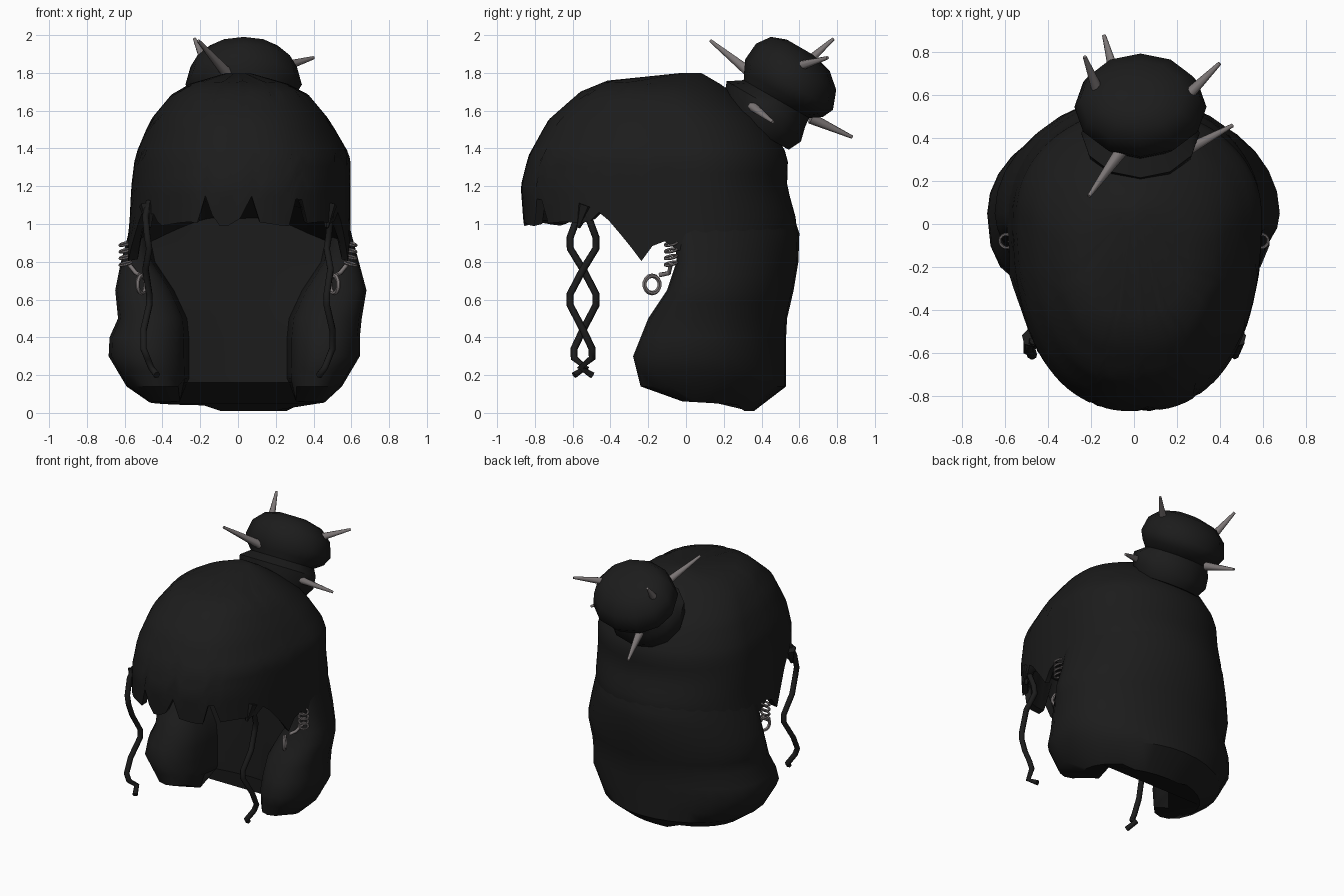
import bpy, bmesh, math
from mathutils import Vector

cube = bpy.data.objects.get("Cube")
if cube:
    bpy.data.objects.remove(cube)


def material(name, rgb):
    m = bpy.data.materials.new(name)
    m.use_nodes = True
    m.diffuse_color = (*rgb, 1)
    node = next(n for n in m.node_tree.nodes if n.type == 'BSDF_PRINCIPLED')
    node.inputs["Base Color"].default_value = (*rgb, 1)
    return m


BLACK = material("black hair", (0.0115, 0.0115, 0.0115))
GREY = material("grey metal", (0.2, 0.18, 0.18))


def finish(obj, mat, angle=50):
    obj.data.materials.append(mat)
    bpy.ops.object.select_all(action='DESELECT')
    obj.select_set(True)
    bpy.context.view_layer.objects.active = obj
    bpy.ops.object.shade_smooth_by_angle(angle=math.radians(angle))


def loft(name, rings, mat, cap_start=False, cap_end=False, angle=50):
    """Skin a stack of closed rings of equal length."""
    bm = bmesh.new()
    rows = [[bm.verts.new(p) for p in r] for r in rings]
    n = len(rows[0])
    for a, b in zip(rows, rows[1:]):
        for i in range(n):
            j = (i + 1) % n
            bm.faces.new((a[i], a[j], b[j], b[i]))
    if cap_start:
        bm.faces.new(rows[0][::-1])
    if cap_end:
        bm.faces.new(rows[-1])
    bmesh.ops.recalc_face_normals(bm, faces=bm.faces)
    me = bpy.data.meshes.new(name)
    bm.to_mesh(me)
    bm.free()
    obj = bpy.data.objects.new(name, me)
    bpy.context.collection.objects.link(obj)
    finish(obj, mat, angle)
    return obj


def lerp_table(table, v):
    """Interpolate rows of (key, values...) at key v."""
    if v <= table[0][0]:
        return table[0][1:]
    for a, b in zip(table, table[1:]):
        if v <= b[0]:
            t = (v - a[0]) / (b[0] - a[0])
            return [p + (q - p) * t for p, q in zip(a[1:], b[1:])]
    return table[-1][1:]


# Crown and fringe: height, half width, front, back, widest point, sideways shift
CROWN = [(0.8, 0.6, -0.84, 0.56, 0.05, 0), (1.0, 0.585, -0.86, 0.59, 0.05, 0.01),
         (1.2, 0.58, -0.875, 0.535, 0.05, 0.015), (1.36, 0.57, -0.835, 0.54, 0.05, 0.025),
         (1.55, 0.475, -0.73, 0.43, 0, 0.01), (1.7, 0.35, -0.56, 0.24, -0.1, 0.01),
         (1.77, 0.2, -0.39, 0.14, -0.1, 0), (1.8, 0.06, -0.02, 0.08, 0.03, 0)]
HEM = [(-0.52, 1.0), (-0.45, 1.07), (-0.32, 0.91), (-0.225, 0.78), (-0.2, 0.87),
       (-0.13, 0.92), (-0.05, 0.86)]
NOTCHES = [(-0.46, 0.08), (-0.17, 0.18), (0.05, 0.24), (0.32, 0.21)]


def crown_point(z, a):
    hw, front, back, mid, shift = lerp_table(CROWN, z)
    s, c = math.sin(a), math.cos(a)
    power, reach = (0.84, mid - front) if c > 0 else (1, back - mid)
    x = shift + hw * math.copysign(abs(s) ** power, s)
    return Vector((x, mid - reach * math.copysign(abs(c) ** power, c), z))


def hem_height(a):
    p = crown_point(1.0, a)
    z = lerp_table(HEM, p.y)[0]
    if p.y < -0.5:
        z += 0.01 * math.sin(p.x * 18)
        z += sum(h * max(0, 1 - abs(p.x - x) / 0.045) for x, h in NOTCHES)
    return z


COLS, ROWS = 96, 16
angles = [math.tau * i / COLS for i in range(COLS)]
hems = [hem_height(a) for a in angles]


def inner_ring(scale, lift):
    """Ring on the underside of the crown, arched and rising towards the fringe."""
    ring = []
    for a, h in zip(angles, hems):
        p = crown_point(1.0, a)
        p = Vector((p.x * scale, p.y * scale, h + 0.01))
        if lift:
            p.z = max(h + 0.02, 1.07 - 0.25 * p.y - 0.5 * max(0, abs(p.x) - 0.2))
        ring.append(p)
    return ring


rings = [inner_ring(0.35, True), inner_ring(0.65, True), inner_ring(0.9, True),
         inner_ring(0.95, False)]
rings += [[crown_point(h + (1.8 - h) * r / ROWS, a) for a, h in zip(angles, hems)]
          for r in range(ROWS + 1)]
loft("hair_crown", rings, BLACK, cap_start=True, cap_end=True)

# Long back hair with two forward side lobes:
# height, left half width, right half width, back, lobe front, lobe inner edge
BACK = [(0.05, 0.46, 0.47, 0.36, -0.02, 0.28), (0.14, 0.55, 0.59, 0.53, -0.24, 0.27),
        (0.3, 0.645, 0.685, 0.53, -0.28, 0.27), (0.4, 0.645, 0.68, 0.53, -0.24, 0.27),
        (0.5, 0.655, 0.635, 0.535, -0.2, 0.28), (0.65, 0.68, 0.65, 0.57, -0.1, 0.35),
        (0.8, 0.64, 0.62, 0.595, -0.05, 0.45), (0.95, 0.6, 0.58, 0.6, -0.06, 0.48),
        (1.1, 0.565, 0.55, 0.55, -0.06, 0.48)]
PANEL = 0.13


def half_ring(hw, back, front, inner):
    """One side of the section, from the back round the lobe to the panel."""
    pts = []
    for i in range(9):
        a = math.pi / 2 * i / 8
        pts.append((hw * math.sin(a), 0.05 + (back - 0.05) * math.cos(a)))
    mid = (hw + inner) / 2
    for i in range(1, 9):
        a = math.pi * i / 8
        pts.append((mid + (hw - mid) * math.cos(a), 0.05 - (0.05 - front) * math.sin(a) ** 0.8))
    return pts + [(inner - 0.01, PANEL), (inner / 2, PANEL + 0.02)]


def back_ring(z):
    left, right, back, front, inner = lerp_table(BACK, z)
    a = half_ring(left, back, front, inner)
    b = half_ring(right, back, front, inner)
    full = a + [(0, PANEL + 0.03)] + [(-x, y) for x, y in b[:0:-1]]
    return [Vector((x, y, z)) for x, y in full]


levels = [0.05, 0.14, 0.22, 0.3, 0.4, 0.5, 0.58, 0.65, 0.73, 0.8, 0.88, 0.95, 1.1]
rings = [back_ring(z) for z in levels]
# The hem dips at the back and rises along the inner panel
for p in rings[0]:
    if abs(p.x) < 0.29 and p.y < 0.25:
        p.z = 0.16
    elif p.y > 0.29 and -0.12 < p.x < 0.28:
        p.z = 0.01
    else:
        p.z = 0.06 - 0.06 * p.y
for p in rings[1]:
    if abs(p.x) < 0.29 and p.y < 0.3:
        p.z = 0.18
loft("back_hair", rings, BLACK, cap_start=True, angle=40)

# Tilted bun on a collar: distance along axis, radius, backward shift
axis = Vector((0, 0.5, 0.866))
side = Vector((1, 0, 0))
across = axis.cross(side)
BUN = [(-0.1, 0.2, 0), (-0.03, 0.235, 0), (0.05, 0.24, -0.025), (0.1, 0.2, 0.01),
       (0.14, 0.24, 0.03), (0.2, 0.268, 0.03), (0.3, 0.245, 0.015), (0.37, 0.18, 0),
       (0.4, 0.08, -0.02)]
rings = []
for s, r, shift in BUN:
    c = Vector((0.03, 0.42, 1.58)) + axis * s + across * shift
    rings.append([c + side * r * 1.15 * math.cos(t) + across * r * math.sin(t)
                  for t in [math.tau * i / 12 for i in range(12)]])
loft("hair_bun", rings, BLACK, True, True)


def taper(name, base, tip, r1, r2, mat, sides=8):
    base, tip = Vector(base), Vector(tip)
    d = tip - base
    bpy.ops.mesh.primitive_cone_add(vertices=sides, radius1=r1, radius2=r2,
                                    depth=d.length, location=(base + tip) / 2)
    obj = bpy.context.object
    obj.name = name
    obj.rotation_euler = d.to_track_quat('Z', 'Y').to_euler()
    finish(obj, mat)


# Spikes stuck in the bun
SPIKES = [((-0.06, 0.34, 1.8), (-0.21, 0.13, 1.97)), ((-0.16, 0.6, 1.82), (-0.23, 0.78, 1.98)),
          ((0.23, 0.58, 1.83), (0.4, 0.75, 1.88)), ((0.22, 0.33, 1.64), (0.46, 0.46, 1.54)),
          ((-0.08, 0.66, 1.56), (-0.14, 0.88, 1.46))]
for i, (base, tip) in enumerate(SPIKES):
    taper(f"bun_spike_{i + 1}", base, tip, 0.03, 0.009, GREY)


def tube(name, points, radius, mat):
    cu = bpy.data.curves.new(name, 'CURVE')
    cu.dimensions = '3D'
    cu.bevel_depth = radius
    cu.bevel_resolution = 1
    cu.use_fill_caps = True
    sp = cu.splines.new('POLY')
    sp.points.add(len(points) - 1)
    for p, co in zip(sp.points, points):
        p.co = (*co, 1)
    obj = bpy.data.objects.new(name, cu)
    bpy.context.collection.objects.link(obj)
    cu.materials.append(mat)


def ring(name, loc, rot, r, thick):
    bpy.ops.mesh.primitive_torus_add(location=loc, rotation=rot, major_radius=r, minor_radius=thick,
                                     major_segments=14, minor_segments=6)
    bpy.context.object.name = name
    finish(bpy.context.object, GREY)


# Wavy side strands (height, swing, distance from centre), front locks and ear jewellery
WAVE = [(1.12, 0, 0.47), (1.04, 0.4, 0.49), (0.93, 1, 0.48), (0.87, 1, 0.47), (0.76, 0, 0.49),
        (0.63, -1, 0.47), (0.57, -1, 0.47), (0.44, 0, 0.5), (0.34, 0.7, 0.5), (0.29, 0.7, 0.48),
        (0.24, -0.2, 0.46), (0.2, 0.7, 0.43)]
for s, label in ((1, "left"), (-1, "right")):
    path = [(s * x, -0.545 + s * 0.068 * w, z) for z, w, x in WAVE]
    tube(label + "_strand", path, 0.019, BLACK)
    taper(label + "_lock", (s * 0.48, -0.53, 1.1), (s * 0.47, -0.57, 0.98), 0.045, 0.01, BLACK, 6)
    for i in range(4):
        ring(f"{label}_ear_coil_{i + 1}", (s * 0.595, -0.08, 0.79 + 0.035 * i),
             (0.2, s * 0.25, 0), 0.032, 0.007)
    tube(label + "_ear_chain", [(s * 0.58, -0.08, 0.79), (s * 0.54, -0.09, 0.74),
                                (s * 0.52, -0.14, 0.73)], 0.012, GREY)
    ring(label + "_ear_hoop", (s * 0.51, -0.18, 0.68), (0, math.pi / 2, s * 0.5), 0.046, 0.012)
